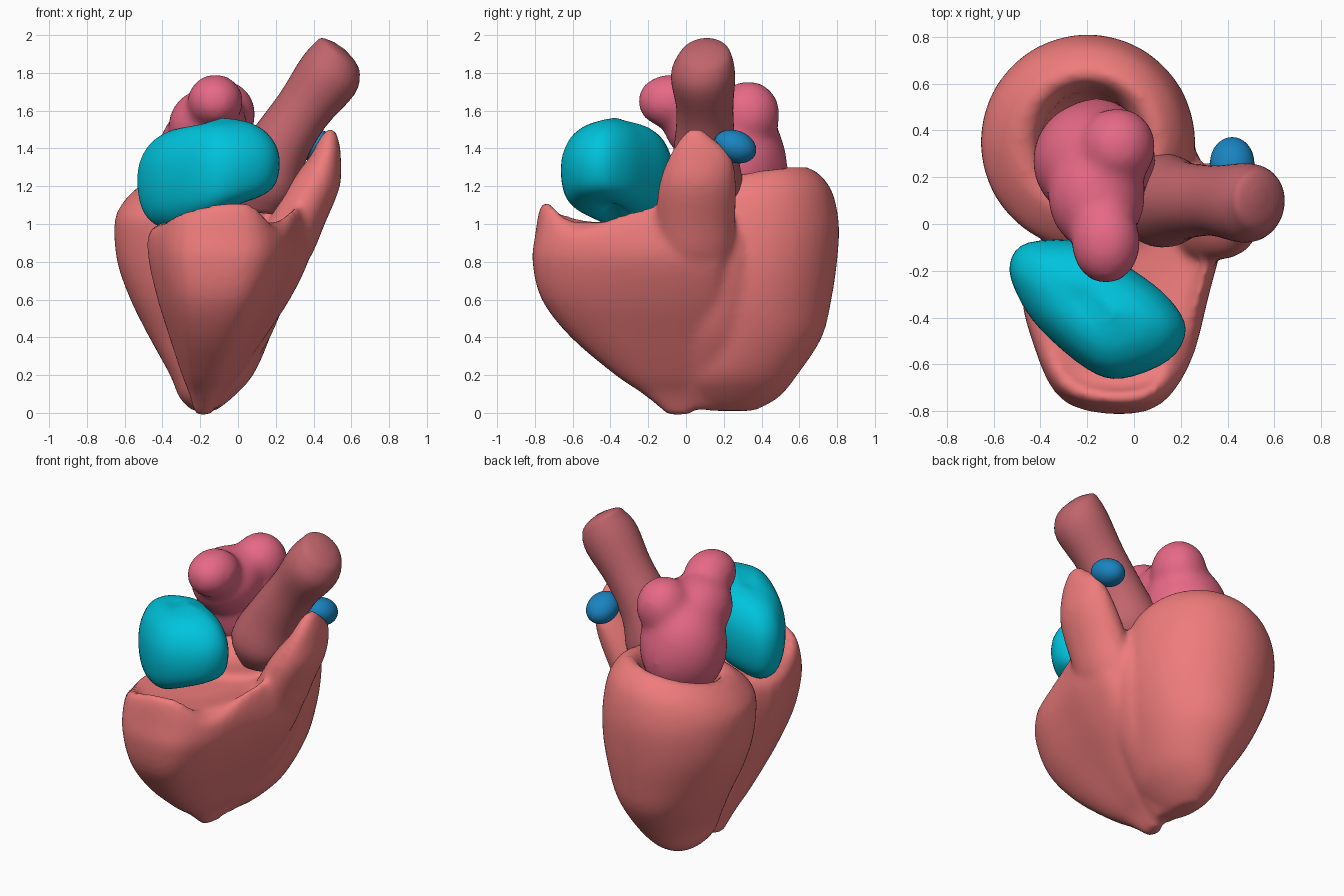
import bpy, bmesh, math
from mathutils import Vector, Matrix

if "Cube" in bpy.data.objects:
    bpy.data.objects.remove(bpy.data.objects["Cube"])


def material(name, rgb):
    m = bpy.data.materials.new(name)
    m.diffuse_color = (*rgb, 1)
    m.use_nodes = True
    m.node_tree.nodes["Principled BSDF"].inputs["Base Color"].default_value = m.diffuse_color
    return m


muscle = material("muscle", (0.86, 0.20, 0.20))
cyan = material("cyan", (0.0, 0.55, 0.72))
pink = material("pink", (0.80, 0.14, 0.24))
brown = material("brown", (0.53, 0.13, 0.15))
blue = material("blue", (0.01, 0.23, 0.53))


def spline(a, b, c, d, t):
    return 0.5 * (2 * b + (c - a) * t + (2 * a - 5 * b + 4 * c - d) * t * t
                  + (3 * b - a - 3 * c + d) * t ** 3)


def resample(p, closed, n):
    out, k = [], len(p)
    for i in range(k if closed else k - 1):
        ids = [i - 1, i, i + 1, i + 2]
        ids = [j % k if closed else min(max(j, 0), k - 1) for j in ids]
        out += [spline(*[p[j] for j in ids], s / n) for s in range(n)]
    return out if closed else out + [p[-1]]


def loft(bm, rings, around=4, along=4):
    """Smooth closed skin through a stack of rings."""
    rings = [resample(r, True, around) for r in rings]
    cols = [resample(list(c), False, along) for c in zip(*rings)]
    grid = [[bm.verts.new(v) for v in row] for row in zip(*cols)]
    n = len(cols)
    faces = []
    for a, b in zip(grid, grid[1:]):
        for i in range(n):
            j = (i + 1) % n
            faces.append(bm.faces.new((a[i], a[j], b[j], b[i])))
    faces += [bm.faces.new(grid[0][::-1]), bm.faces.new(grid[-1])]
    bmesh.ops.recalc_face_normals(bm, faces=faces)


def ellipse(z, cx, cy, rx, ry, tx=0, ty=0):
    ring = []
    for i in range(12):
        a = math.tau * i / 12
        x, y = rx * math.cos(a), ry * math.sin(a)
        ring.append(Vector((cx + x, cy + y, z + tx * x + ty * y)))
    return ring


def ball(bm, c, r, rot=0):
    bmesh.ops.create_uvsphere(bm, u_segments=32, v_segments=20, radius=1,
        matrix=Matrix.Translation(c) @ Matrix.Rotation(rot, 4, 'X') @ Matrix.Diagonal((*r, 1)))


def finish(name, bm, mat, voxel=0, smooth=5):
    me = bpy.data.meshes.new(name)
    bm.to_mesh(me)
    bm.free()
    ob = bpy.data.objects.new(name, me)
    bpy.context.collection.objects.link(ob)
    me.materials.append(mat)
    for p in me.polygons:
        p.use_smooth = True
    if voxel:
        m = ob.modifiers.new("fuse", 'REMESH')
        m.mode, m.voxel_size, m.use_smooth_shade = 'VOXEL', voxel, True
        m = ob.modifiers.new("soften", 'SMOOTH')
        m.factor, m.iterations = 0.5, smooth
    return ob


# Ventricles: back cup, front crescent, groove filler and outflow horn fused together
bm = bmesh.new()
loft(bm, [ellipse(*r) for r in [
    (0.01, -.18, .24, .06, .12), (.08, -.17, .25, .14, .24), (.2, -.14, .27, .22, .32),
    (.4, -.15, .33, .32, .39), (.6, -.17, .34, .40, .43), (.8, -.19, .35, .45, .45),
    (1.0, -.2, .35, .455, .46), (1.13, -.2, .34, .42, .43, .08, .12),
    (1.22, -.2, .34, .34, .34, .12, .18), (1.23, -.2, .34, .27, .28, .12, .18),
    (1.15, -.2, .34, .21, .24, .05, .1), (.9, -.19, .33, .2, .22), (.6, -.18, .32, .14, .16)]])

outline = [(-.46, -.22), (-.42, -.53), (-.28, -.77), (.05, -.80), (.22, -.62),
           (.31, -.3), (.37, -.02), (.32, .2), (.05, .2), (-.2, .1)]


def crescent(z, fx, fy, cx=-.2, cy=0, rise=(0,) * 10):
    return [Vector((cx + (x - cx) * fx, cy + (y - cy) * fy, z + h))
            for (x, y), h in zip(outline, rise)]


rim = (-.04, -.03, .03, .07, -.05, .02, .08, .1, .05, .03)
mid = (-.05, -.3)
loft(bm, [crescent(-.01, .1, .12), crescent(.1, .22, .28), crescent(.2, .36, .46),
          crescent(.4, .6, .75), crescent(.6, .83, .94), crescent(.8, 1, 1),
          crescent(.93, 1.02, .985), crescent(1.02, .96, .92, *mid, rim),
          crescent(1.04, .87, .83, *mid, rim), crescent(1.01, .76, .72, *mid),
          crescent(.98, .3, .3, *mid)])

loft(bm, [ellipse(*r) for r in [
    (.02, -.17, .11, .06, .12), (.2, -.08, .14, .12, .16), (.4, .05, .16, .12, .17),
    (.6, .13, .18, .12, .18), (.8, .18, .18, .12, .18), (.95, .2, .18, .1, .15)]])

loft(bm, [ellipse(*r) for r in [
    (.5, .06, .05, .10, .14), (.8, .22, .05, .15, .2), (1.0, .305, .05, .155, .21),
    (1.2, .40, .06, .14, .205), (1.35, .46, .075, .085, .17),
    (1.44, .48, .06, .055, .10), (1.5, .49, .05, .025, .04)]])
finish("ventricles", bm, muscle, 0.02, 9)

# Right atrium: tilted rounded block
atrium = [(-.53, -.17), (-.45, -.08), (-.2, -.08), (0, -.2), (.15, -.32), (.22, -.45),
          (.15, -.58), (-.05, -.66), (-.2, -.62), (-.4, -.45), (-.5, -.3)]
bm = bmesh.new()
loft(bm, [[Vector((-.16 + (x + .16) * s, -.36 + (y + .36) * s, z + t * (x + .16)))
           for x, y in atrium] for z, s, t in [
    (1.03, .25, .2), (1.04, .5, .2), (1.075, .76, .2), (1.14, .93, .17), (1.25, 1, .13),
    (1.36, .97, .1), (1.45, .83, .08), (1.505, .62, .07), (1.53, .4, .06), (1.538, .2, .06)]])
finish("right_atrium", bm, cyan)

# Left atrium: lobed blob standing in the back cup
bm = bmesh.new()
for c, r in [((-.17, .27, 1.33), (.265, .26, .32)), ((-.07, .33, 1.58), (.165, .17, .18)),
             ((-.12, -.08, 1.65), (.15, .18, .145)), ((-.16, .12, 1.52), (.21, .24, .2)),
             ((-.12, .18, 1.57), (.16, .2, .14)), ((-.16, .4, 1.3), (.17, .14, .22))]:
    ball(bm, c, r)
finish("left_atrium", bm, pink, 0.02, 28)

# Aorta: leaning tube with a bulging root
bm = bmesh.new()
tube = [((.10, .1, 1.06), .13), ((.12, .1, 1.2), .2), ((.21, .1, 1.4), .165),
        ((.34, .1, 1.6), .15), ((.475, .09, 1.78), .17), ((.525, .1, 1.875), .145),
        ((.53, .11, 1.925), .105), ((.535, .12, 1.945), .03)]
rings = []
for i, (c, r) in enumerate(tube):
    lean = (.1, .3, .55, .64, .6, .6, .6, .6)[i]
    turn = Matrix.Rotation(lean, 3, 'Y')
    rings.append([Vector(c) + turn @ v for v in ellipse(0, 0, 0, r, r)])
loft(bm, rings)
finish("aorta", bm, brown)

# Pulmonary valve plug behind the outflow horn
bm = bmesh.new()
ball(bm, (.42, .26, 1.41), (.095, .115, .085), -.35)
finish("pulmonary_plug", bm, blue)
